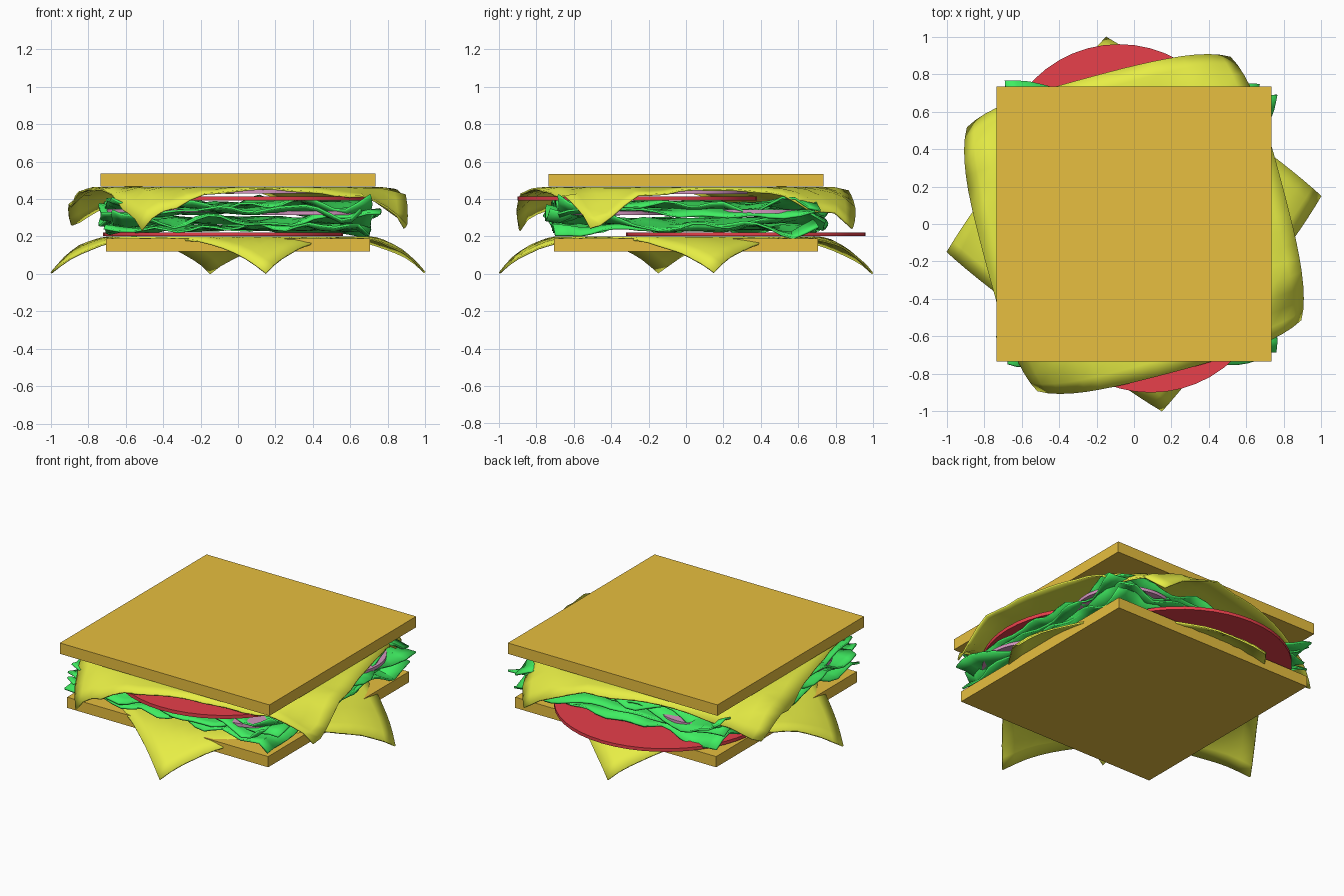
import bpy, bmesh, math, random
from mathutils import noise, Vector

if "Cube" in bpy.data.objects:
    bpy.data.objects.remove(bpy.data.objects["Cube"])

random.seed(4)


def material(name, rgb):
    m = bpy.data.materials.new(name)
    m.diffuse_color = (*rgb, 1)
    m.use_nodes = True
    m.node_tree.nodes["Principled BSDF"].inputs["Base Color"].default_value = m.diffuse_color
    return m


BREAD = material("bread", (0.80, 0.52, 0.05))
CHEESE = material("cheese", (0.80, 0.85, 0.06))
LEAF = material("lettuce", (0.05, 0.85, 0.12))
RED = material("tomato", (0.80, 0.05, 0.07))
PURPLE = material("onion", (0.65, 0.30, 0.52))


def slab(name, half, z0, z1):
    bpy.ops.mesh.primitive_cube_add(size=1, location=(0, 0, (z0 + z1) / 2))
    ob = bpy.context.object
    ob.name = name
    ob.scale = (2 * half, 2 * half, z1 - z0)
    ob.data.materials.append(BREAD)


def disc(name, x, y, z, radius, depth, mat):
    bpy.ops.mesh.primitive_cylinder_add(vertices=48, radius=radius, depth=depth,
                                        location=(x, y, z))
    ob = bpy.context.object
    ob.name = name
    ob.data.materials.append(mat)
    bpy.ops.object.shade_smooth_by_angle(angle=math.radians(30))


def sheet(name, half, turn, n, shape, thick, mat):
    """Subdivided square, turned, then reshaped point by point."""
    bpy.ops.mesh.primitive_grid_add(x_subdivisions=n, y_subdivisions=n, size=2 * half)
    ob = bpy.context.object
    ob.name = name
    c, s = math.cos(turn), math.sin(turn)
    for v in ob.data.vertices:
        x, y = v.co.x, v.co.y
        v.co = shape(c * x - s * y, s * x + c * y)
    mod = ob.modifiers.new("thickness", 'SOLIDIFY')
    mod.thickness = thick
    mod.offset = 0
    ob.data.materials.append(mat)
    bpy.ops.object.shade_smooth_by_angle(angle=math.radians(30))


def drape(z, start, reach, drop, pull, crumple):
    """Flat in the middle, hanging down past the start radius."""
    def shape(x, y):
        r = math.hypot(x, y)
        t = max(0.0, (r - start) / (reach - start))
        k = 1 - pull * t * t
        wob = noise.noise(Vector((x * 5, y * 5, z * 9))) * crumple * min(1, t * 2)
        return Vector((x * k, y * k, z - drop * t ** 1.5 + wob))
    return shape


def ruffle(z, seed):
    """Leaf with a crinkled rim, strongest at the corners."""
    def shape(x, y):
        rim = max(abs(x), abs(y)) / 0.70
        corner = min(abs(x), abs(y)) / 0.70
        amp = 0.018 + 0.03 * rim ** 4 + 0.05 * rim * corner ** 3
        p = Vector((x * 4.5, y * 4.5, seed))
        side = noise.noise(p + Vector((9, 3, 0))) * 0.07 * rim ** 4
        dz = amp * 1.5 * noise.noise(p)
        return Vector((x * (1 + side), y * (1 + side), z + max(-0.06, min(0.06, dz))))
    return shape


# Bread slices
slab("bottom_bread", 0.705, 0.12, 0.188)
slab("top_bread", 0.735, 0.466, 0.535)

# Cheese slices with drooping corners
sheet("lower_cheese", 0.735, math.radians(53.5), 20,
      drape(0.196, 0.70, 1.04, 0.190, 0.03, 0.02), 0.01, CHEESE)
sheet("upper_cheese", 0.82, math.radians(15), 20,
      drape(0.460, 0.76, 1.16, 0.215, 0.115, 0.07), 0.01, CHEESE)

# Tomato slices
disc("lower_tomato", -0.08, 0.32, 0.212, 0.64, 0.02, RED)
disc("upper_tomato", 0.09, -0.26, 0.402, 0.64, 0.022, RED)

# Lettuce leaves
for i, z in enumerate((0.245, 0.285, 0.335, 0.368)):
    sheet(f"lettuce_{i + 1}", 0.70, math.radians((0, 3, -3, 1)[i]), 22,
          ruffle(z, 2.7 * i + 1), 0.012, LEAF)

# Onion slices
for i, (x, y) in enumerate(((0.42, -0.41), (-0.42, 0.41), (0.41, 0.40), (-0.41, -0.38))):
    disc(f"onion_{i + 1}", x, y, 0.325 + 0.004 * i, 0.29, 0.02, PURPLE)
disc("top_onion", 0.15, 0.0, 0.438, 0.33, 0.02, PURPLE)
